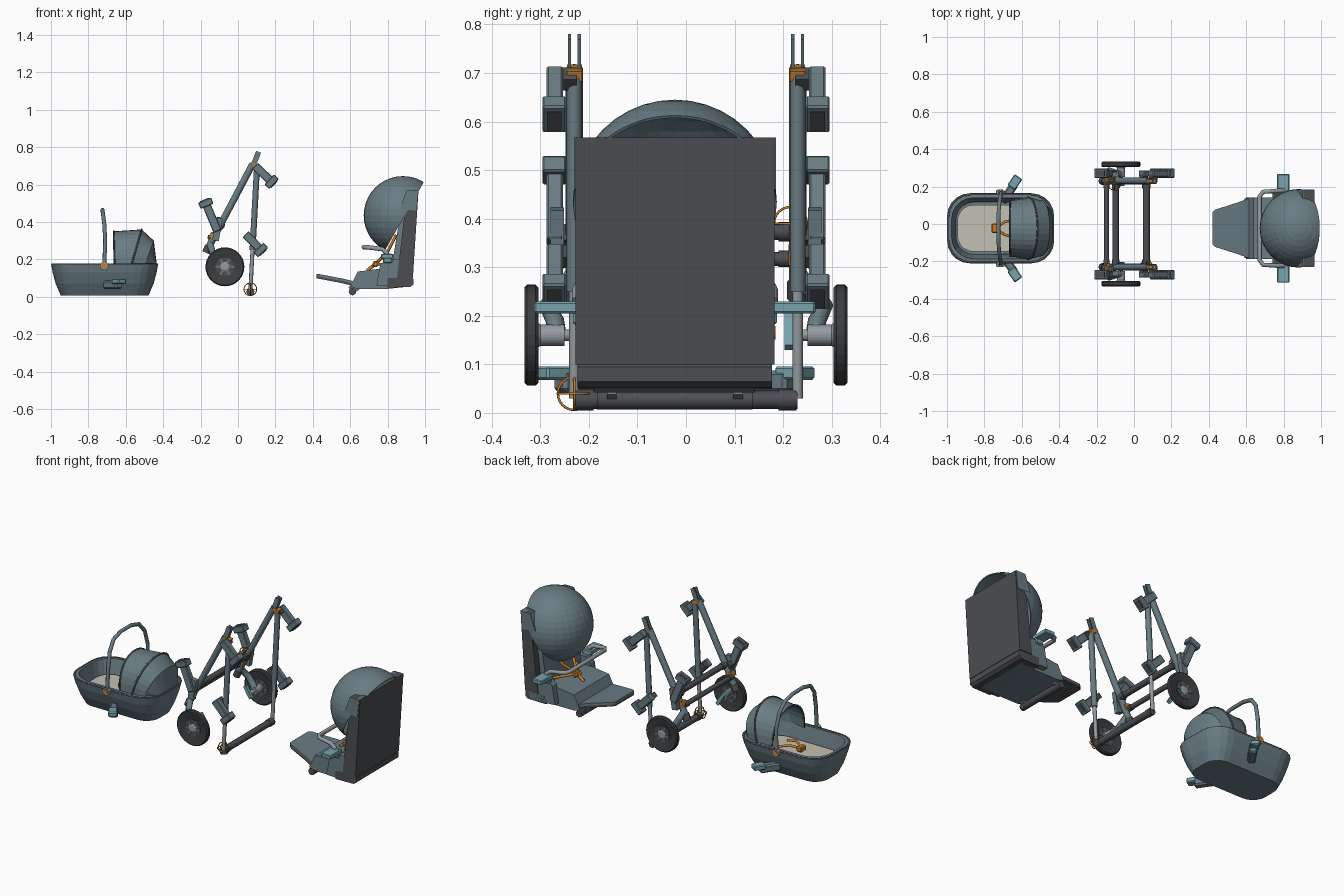
import bpy, bmesh, math
from mathutils import Vector, Matrix

if "Cube" in bpy.data.objects:
    bpy.data.objects.remove(bpy.data.objects["Cube"])


def material(name, r, g, b):
    m = bpy.data.materials.new(name)
    m.use_nodes = True
    m.diffuse_color = (r, g, b, 1)
    m.node_tree.nodes["Principled BSDF"].inputs["Base Color"].default_value = (r, g, b, 1)
    return m


BLUE = material("blue grey", .14, .2, .23)
DARK = material("charcoal", .072, .076, .085)
TYRE = material("tyre", .045, .047, .05)
LIGHT = material("light grey", .3, .33, .35)
TEAL = material("teal", .18, .37, .42)
ORANGE = material("orange", .6, .2, .02)
BEIGE = material("beige", .55, .53, .45)
CY = -.023   # centre line of the carrycot and the seat


def finish(name, bm, mat):
    bmesh.ops.recalc_face_normals(bm, faces=bm.faces)
    me = bpy.data.meshes.new(name)
    bm.to_mesh(me)
    bm.free()
    me.materials.append(mat)
    ob = bpy.data.objects.new(name, me)
    bpy.context.collection.objects.link(ob)
    return ob


def loft(name, rings, mat, closed=True):
    """Skin a list of rings; closed rings are also capped."""
    bm = bmesh.new()
    vs = [[bm.verts.new(p) for p in r] for r in rings]
    n = len(vs[0])
    for a, b in zip(vs, vs[1:]):
        for i in range(n if closed else n - 1):
            j = (i + 1) % n
            bm.faces.new((a[i], a[j], b[j], b[i]))
    if closed:
        bm.faces.new(vs[0])
        bm.faces.new(vs[-1])
    return finish(name, bm, mat)


def prism(name, pts, y0, y1, mat):
    return loft(name, [[(x, y, z) for x, z in pts] for y in (y0, y1)], mat)


def box(name, c, size, mat, tilt=0, spin=0, bevel=0):
    bm = bmesh.new()
    bmesh.ops.create_cube(bm, size=1)
    bm.transform(Matrix.Diagonal((*size, 1)))
    if bevel:
        bmesh.ops.bevel(bm, geom=bm.edges[:], offset=bevel, segments=1, affect='EDGES')
    bm.transform(Matrix.Translation(c) @ Matrix.Rotation(spin, 4, 'Z') @ Matrix.Rotation(tilt, 4, 'Y'))
    return finish(name, bm, mat)


def beam(name, a, b, y, w, d, mat, bevel=0):
    """Box running from a to b in the x-z plane."""
    dx, dz = b[0] - a[0], b[1] - a[1]
    return box(name, ((a[0] + b[0]) / 2, y, (a[1] + b[1]) / 2), (w, d, math.hypot(dx, dz)),
               mat, math.atan2(dx, dz), 0, bevel)


def tube(name, pts, r, mat, cyclic=False):
    cu = bpy.data.curves.new(name, 'CURVE')
    cu.dimensions = '3D'
    cu.bevel_depth, cu.bevel_resolution, cu.use_fill_caps = r, 2, True
    sp = cu.splines.new('POLY')
    sp.points.add(len(pts) - 1)
    for p, q in zip(sp.points, pts):
        p.co = (*q, 1)
    sp.use_cyclic_u = cyclic
    tmp = bpy.data.objects.new(name, cu)
    bm = bmesh.new()
    me = bpy.data.meshes.new_from_object(tmp)
    bm.from_mesh(me)
    bpy.data.objects.remove(tmp)
    bpy.data.meshes.remove(me)
    bm.faces.ensure_lookup_table()
    for f in bm.faces:
        f.material_index = 0
    return finish(name, bm, mat)


def circle(c, r, axis='Y', n=32):
    out = []
    for i in range(n):
        u, v = r * math.cos(math.tau * i / n), r * math.sin(math.tau * i / n)
        d = {'X': (0, u, v), 'Y': (u, 0, v), 'Z': (u, v, 0)}[axis]
        out.append(tuple(Vector(c) + Vector(d)))
    return out


def solidify(ob, t, offset=-1):
    m = ob.modifiers.new("thickness", 'SOLIDIFY')
    m.thickness, m.offset = t, offset


# ---- Carrycot ----
def rounded(z, hx, hy, cx=-.713):
    r, pts = min(hy * .7, .12), []
    for k, (sx, sy) in enumerate(((1, 1), (-1, 1), (-1, -1), (1, -1))):
        for i in range(6):
            a = (k + i / 5) * math.pi / 2
            pts.append((cx + sx * (hx - r) + r * math.cos(a), CY + sy * (hy - r) + r * math.sin(a), z))
    return pts


loft("carrycot_shell", [rounded(*s) for s in (
    (.008, .235, .12), (.07, .262, .155), (.13, .278, .178), (.175, .286, .187),
    (.177, .262, .163), (.08, .24, .14))], BLUE)
tube("carrycot_rim", rounded(.173, .28, .182), .006, DARK, True)
loft("mattress", [rounded(.07, .232, .125), rounded(.1, .232, .125)], BEIGE)


# Folding hood made from arches
def arch(xt, xb, zt, zb, hw, n=16):
    out = []
    for i in range(n + 1):
        a = math.pi * i / n
        s = math.sin(a) ** .8
        out.append((xb + (xt - xb) * s, CY + hw * math.cos(a), zb + (zt - zb) * s))
    return out


arches = [arch(*s) for s in ((-.665, -.66, .35, .17, .15), (-.515, -.57, .36, .17, .165),
                             (-.45, -.5, .3, .17, .15), (-.435, -.45, .18, .17, .1))]
solidify(loft("carrycot_hood", arches, BLUE, False), .006)
for a in arches[:2]:
    tube("hood_rib", a, .005, DARK)

side = [(-.715, .19, .165), (-.71, .187, .3), (-.715, .165, .39), (-.722, .12, .445), (-.725, .05, .464)]
tube("carry_handle", [(x, CY + y, z) for x, y, z in side] +
     [(x, CY - y, z) for x, y, z in reversed(side)], .011, BLUE)
box("carrycot_buckle", (-.745, CY, .125), (.035, .05, .03), ORANGE, bevel=.006)
for s in (-1, 1):
    loft("handle_pivot", [circle((-.715, CY + s * y, .165), .022, n=16) for y in (.18, .203)], LIGHT)
    loft("pivot_button", [circle((-.715, CY + s * y, .165), .014, n=16) for y in (.2, .207)], ORANGE)
    box("carrycot_arm", (-.67, CY + s * .19, .065), (.045, .12, .045), BLUE, spin=-s * .6, bevel=.008)
    box("carrycot_adapter", (-.637, CY + s * .247, .082), (.05, .07, .028), TEAL, spin=-s * .6, bevel=.005)
    tube("carrycot_strap", [(-.745, CY, .125), (-.69, CY + s * .035, .14), (-.62, CY + s * .05, .12)], .007, ORANGE)

# ---- Pushchair frame ----
top, low, foot = (.105, .76), (-.165, .25), (.066, .03)


def along(a, b, z):
    t = (z - a[1]) / (b[1] - a[1])
    return a[0] + t * (b[0] - a[0]), z


for s in (-1, 1):
    y = s * .23
    P = lambda p, y=y: (p[0], y, p[1])
    tube("push_tube", [P(low), P(along(low, top, .71))], .018, BLUE)
    tube("push_tube_end", [P((-.17, .235)), P((-.155, .27))], .022, DARK)
    tube("leg_upper", [P(along(foot, top, .25)), P(along(foot, top, .7))], .016, BLUE)
    tube("leg_lower", [P(foot), P(along(foot, top, .27))], .011, LIGHT)
    # Top hinge
    for d in (-.01, .01):
        beam("hinge_plate", (.077, .69), (.11, .775), y + d, .028, .007, BLUE)
    beam("hinge_clip", (.088, .69), (.094, .71), y, .05, .031, ORANGE)
    box("tube_clip", (-.135, y, .325), (.035, .038, .03), ORANGE, .49)
    # Sockets for the carrycot and the seat
    for a, b in (((.09, .7), (.18, .615)), ((.04, .335), (.122, .25)), ((-.11, .35), (-.172, .5))):
        d = (Vector(b) - Vector(a)).normalized() * .018
        beam("socket_arm", a, b, s * .27, .045, .034, BLUE, .004)
        beam("socket_cap", Vector(b) - d, Vector(b) + d, s * .271, .075, .05, BLUE, .004)
        beam("socket_hole", Vector(b) + d, Vector(b) + d * 1.2, s * .271, .05, .03, DARK)
        beam("socket_bridge", a, Vector(a) + d * 2, s * .245, .03, .04, DARK)
    beam("side_rail", (-.12, .3), (-.1, .42), s * .265, .035, .028, BLUE)
    # Wheel and its suspension
    tube("wheel_strut", [(-.15, s * .235, .28), (-.13, s * .285, .22), (-.09, s * .27, .19), (-.07, s * .265, .16)],
         .019, BLUE)
    beam("shock_lever", (-.1, .2), (-.06, .135), s * .212, .02, .018, TEAL)
    tube("shock_link", [(-.08, s * .205, .16), (-.07, s * .26, .16)], .012, LIGHT)
    hub = lambda r, y, s=s: circle((-.07, s * y, .16), r)
    loft("tyre", [hub(*q) for q in ((.045, .311), (.075, .308), (.098, .304), (.104, .31),
                                    (.104, .327), (.098, .333), (.075, .329), (.045, .322))], TYRE)
    loft("rim", [hub(.05, .308), hub(.05, .327)], DARK)
    loft("hub", [hub(.022, .25), hub(.022, .3), hub(.026, .305), hub(.026, .328), hub(.018, .333)], LIGHT)
    for i in range(6):
        a = i * math.tau / 6
        u, w = math.cos(a), math.sin(a)
        for yy in (.307, .328):
            beam("spoke", (-.07 + .02 * u, .16 + .02 * w), (-.07 + .05 * u, .16 + .05 * w), s * yy, .009, .006, BLUE)

for name, x, z, r in (("front_crossbar", .066, .027, .019), ("rear_crossbar", -.147, .317, .014),
                      ("upper_crossbar", -.098, .373, .017)):
    tube(name, [(x, -.23, z), (x, .23, z)], r, DARK)
    for s in (-1, 1):
        tube("crossbar_sleeve", [(x, s * .19, z), (x, s * .228, z)], r + .003, DARK)

# Orange wire rings round two joints
for c in ((.066, -.23, .04), (-.105, .215, .39)):
    for axis in "XYZ":
        tube("joint_ring", circle(c, .034, axis, 24), .0025, ORANGE, True)

# ---- Seat ----
prism("backrest", ((.965, .567), (.905, .567), (.85, .1), (.935, .1)), CY - .205, CY + .205, DARK)
prism("back_bumper", ((.937, .095), (.937, .065), (.92, .052), (.8, .05), (.8, .1), (.93, .103)),
      CY - .2, CY + .2, DARK)
prism("seat_base", ((.6, .055), (.64, .135), (.76, .15), (.87, .15), (.92, .1), (.92, .055), (.8, .042), (.64, .042)),
      CY - .165, CY + .165, BLUE)
prism("back_cushion", ((.91, .55), (.885, .55), (.82, .15), (.86, .15)), CY - .165, CY + .165, BLUE)

# Footrest
for name, dz, t, mat in (("footrest", 0, .014, BLUE), ("footrest_underside", -.012, .012, DARK)):
    loft(name, [[(x, CY + sy * hw, z + dz + sz * t / 2) for sy, sz in ((-1, -1), (1, -1), (1, 1), (-1, 1))]
                for x, hw, z in ((.42, .085, .116), (.435, .1, .114), (.56, .14, .09), (.62, .163, .075))], mat)
tube("footrest_axle", [(.612, CY - .16, .027), (.612, CY + .16, .027)], .02, DARK)

for s in (-1, 1):
    prism("headrest_wing", ((.962, .567), (.9, .567), (.865, .47), (.95, .46)), CY + s * .16, CY + s * .208, BLUE)
    prism("seat_side", ((.74, .06), (.76, .17), (.79, .2), (.86, .2), (.92, .1), (.9, .055)),
          CY + s * .16, CY + s * .2, BLUE)
    box("seat_adapter", (.798, CY + s * .235, .217), (.065, .11, .025), TEAL, bevel=.004)
    box("adapter_mount", (.8, CY + s * .195, .205), (.05, .03, .05), TEAL, bevel=.006)
    box("axle_bracket", (.62, CY + s * .13, .045), (.045, .02, .04), BLUE, -.5)
    tube("shoulder_strap", [(.845, CY + s * .07, .33), (.8, CY + s * .055, .24), (.735, CY, .175)], .008, ORANGE)
    tube("hip_strap", [(.82, CY + s * .12, .17), (.735, CY, .175)], .008, ORANGE)
box("seat_buckle", (.735, CY, .175), (.03, .05, .03), ORANGE, .4, bevel=.006)
tube("crotch_strap", [(.735, CY, .175), (.69, CY, .14)], .009, ORANGE)

# Bumper bar
side = [(.8, .2, .23), (.77, .2, .255), (.69, .195, .265), (.672, .17, .265)]
tube("bumper_bar", [(x, CY + y, z) for x, y, z in side] +
     [(x, CY - y, z) for x, y, z in reversed(side)], .012, LIGHT)

# Domed canopy, open towards the back
bm = bmesh.new()
bmesh.ops.create_uvsphere(bm, u_segments=32, v_segments=20, radius=.21)
bmesh.ops.bisect_plane(bm, geom=bm.verts[:] + bm.edges[:] + bm.faces[:], plane_co=(.01, 0, 0),
                       plane_no=(.87, 0, -.495), clear_outer=True)
bmesh.ops.translate(bm, verts=bm.verts, vec=(.882, CY, .435))
solidify(finish("canopy", bm, BLUE), .006)
